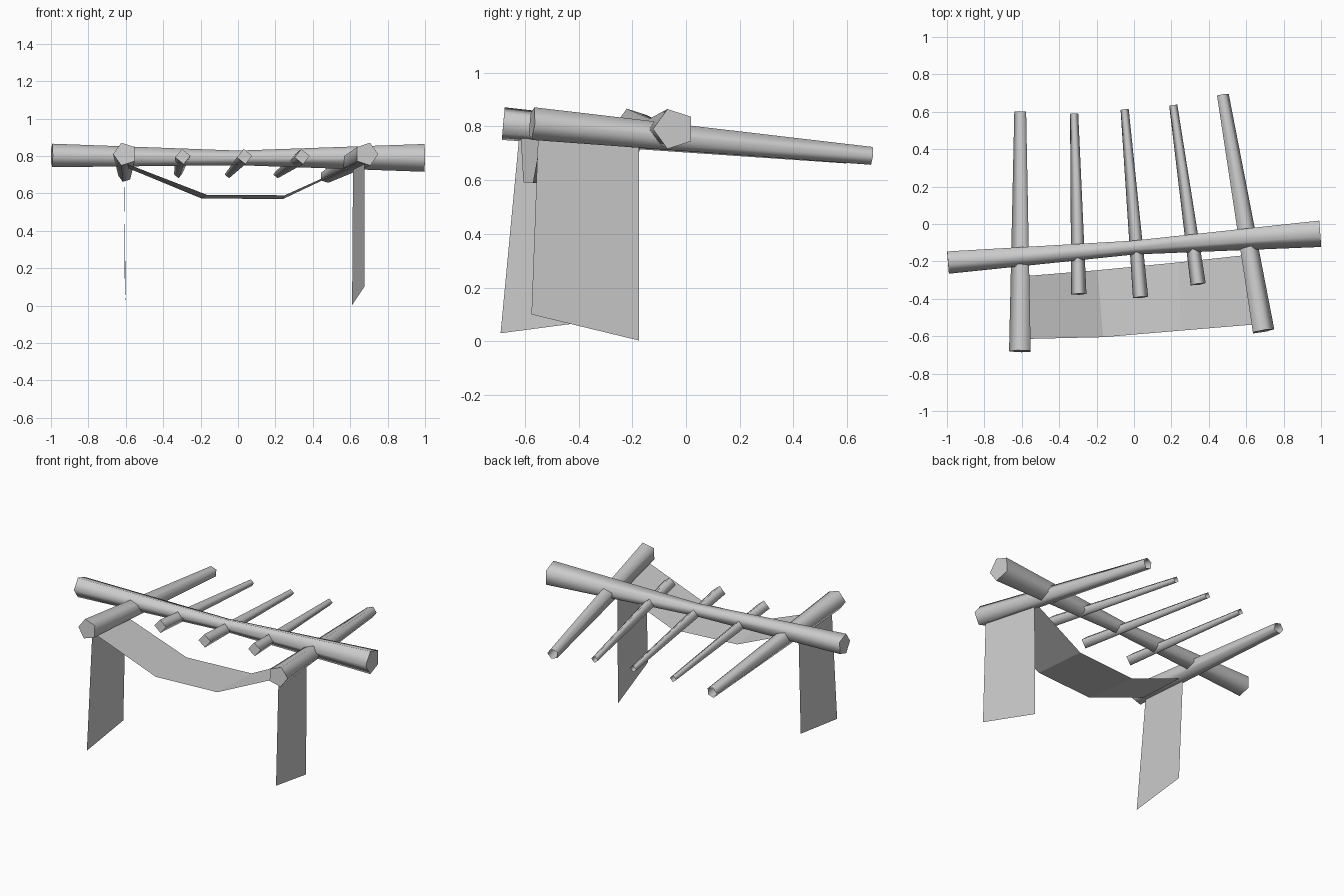
import bpy
import math
from mathutils import Vector

cube = bpy.data.objects.get("Cube")
if cube:
    bpy.data.objects.remove(cube, do_unlink=True)

grey = bpy.data.materials.new("plain_grey")
grey.use_nodes = True
grey.diffuse_color = (0.6, 0.6, 0.6, 1)
grey.node_tree.nodes["Principled BSDF"].inputs["Base Color"].default_value = (0.6, 0.6, 0.6, 1)


def make_object(name, verts, faces):
    mesh = bpy.data.meshes.new(name)
    mesh.from_pydata(verts, [], faces)
    mesh.materials.append(grey)
    obj = bpy.data.objects.new(name, mesh)
    bpy.context.collection.objects.link(obj)
    return obj


def make_pole(name, stations, sides, turn, end_cap=False):
    """Tapered pole through (point, radius) stations, turned about its axis."""
    axis = (Vector(stations[-1][0]) - Vector(stations[0][0])).normalized()
    u = axis.cross(Vector((0, 0, 1))).normalized()
    w = u.cross(axis)
    verts, faces = [], []
    for point, radius in stations:
        for i in range(sides):
            a = math.radians(turn) + math.tau * i / sides
            verts.append(Vector(point) + radius * (math.cos(a) * u + math.sin(a) * w))
    for s in range(len(stations) - 1):
        for i in range(sides):
            j = (i + 1) % sides
            a, b = s * sides, (s + 1) * sides
            faces.append((a + i, a + j, b + j, b + i))
    side_count = len(faces)
    faces.append(tuple(reversed(range(sides))))
    if end_cap:
        faces.append(tuple(range(len(verts) - sides, len(verts))))
    obj = make_object(name, verts, faces)
    # Rounded sides, flat caps
    for poly in obj.data.polygons:
        poly.use_smooth = poly.index < side_count
    obj.data.flip_normals() if obj.data.polygons[side_count].normal.dot(axis) > 0 else None
    return obj


# Crossbeam, waisted in the middle
make_pole("crossbeam", [((-0.995, -0.2, 0.803), 0.066), ((0.0, -0.122, 0.79), 0.041),
                        ((0.995, -0.045, 0.79), 0.078)], 5, 0, end_cap=True)

# Outer poles
make_pole("right_outer_pole", [((-0.604, -0.68, 0.81), 0.064), ((-0.605, 0.6, 0.695), 0.035)], 5, 180)
make_pole("left_outer_pole", [((0.687, -0.573, 0.81), 0.064), ((0.472, 0.69, 0.69), 0.035)], 5, 0)

# Inner poles
inner = [("right_inner_pole", (-0.295, -0.375), (-0.32, 0.59)),
         ("middle_inner_pole", (0.035, -0.392), (-0.05, 0.612)),
         ("left_inner_pole", (0.343, -0.322), (0.21, 0.635))]
for name, front, back in inner:
    make_pole(name, [((*front, 0.797), 0.041), ((*back, 0.703), 0.022)], 4, 6)

# Hanging side cloths
make_object("right_cloth", [(-0.6, -0.69, 0.03), (-0.605, -0.31, 0.08),
                            (-0.61, -0.28, 0.75), (-0.61, -0.62, 0.77)], [(0, 1, 2, 3)])
make_object("left_cloth", [(0.675, -0.575, 0.1), (0.61, -0.175, 0.003),
                           (0.615, -0.175, 0.75), (0.675, -0.55, 0.77)], [(0, 1, 2, 3)])

# Sagging cloth strung between the outer poles
front_edge = [(-0.6, -0.615, 0.76), (-0.165, -0.605, 0.592), (0.25, -0.57, 0.59), (0.67, -0.535, 0.78)]
back_edge = [(-0.6, -0.28, 0.74), (-0.195, -0.247, 0.573), (0.24, -0.205, 0.57), (0.61, -0.165, 0.745)]
make_object("sling_cloth", front_edge + back_edge, [(i, i + 1, i + 5, i + 4) for i in range(3)])
